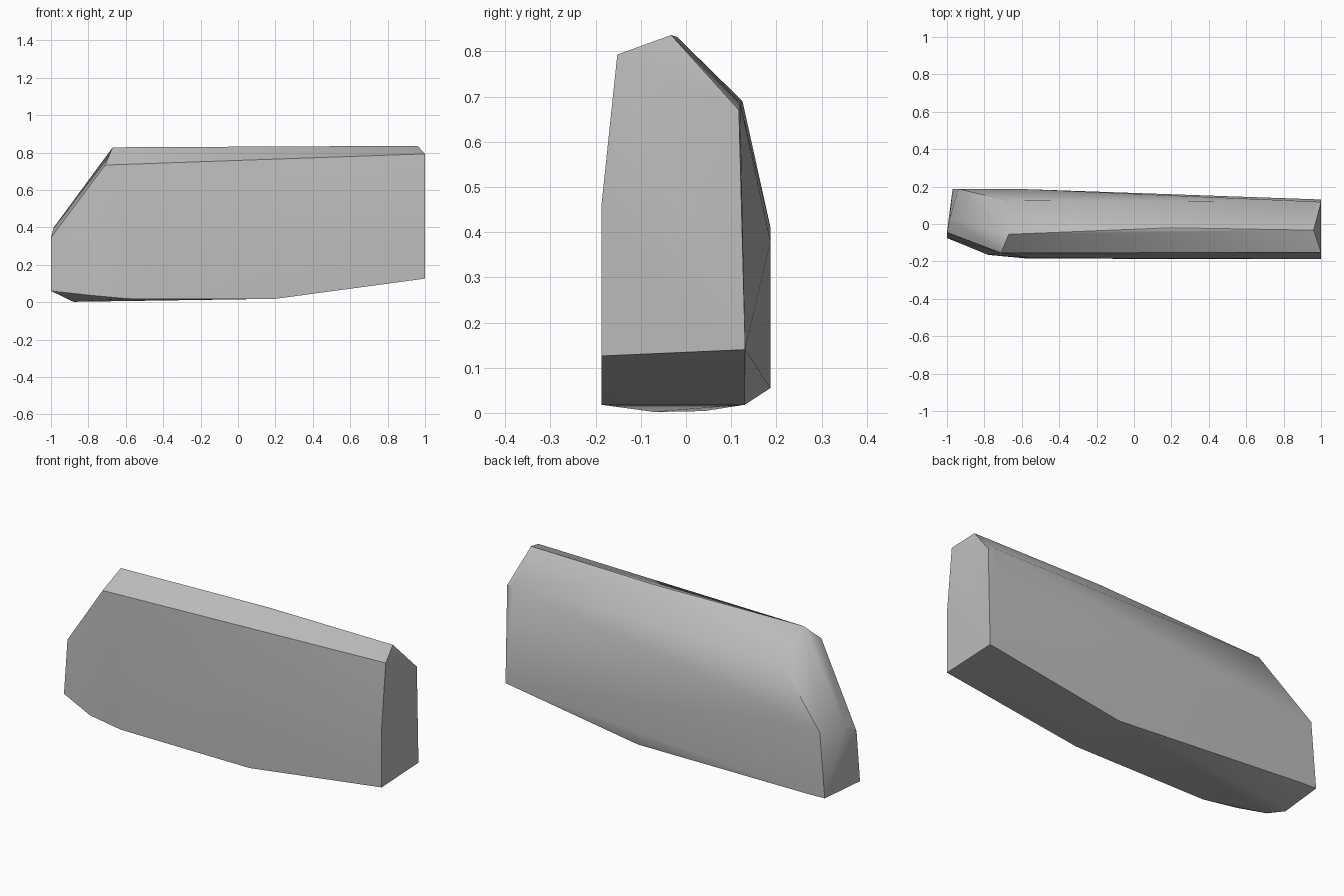
import bpy
import bmesh
from math import radians

cube = bpy.data.objects.get("Cube")
if cube:
    bpy.data.objects.remove(cube, do_unlink=True)

# Stone colour
stone = bpy.data.materials.new("grey_stone")
stone.use_nodes = True
grey = (0.5, 0.5, 0.5, 1)
stone.diffuse_color = grey
bsdf = stone.node_tree.nodes["Principled BSDF"]
bsdf.inputs["Base Color"].default_value = grey
bsdf.inputs["Roughness"].default_value = 0.9

# Corners of the chiselled slab, grouped by region
tall_end = [(1, -.187, .126), (1, .131, .14), (1, .117, .67),
            (1, -.152, .793), (1, -.187, .46)]
low_end = [(-1, -.075, .06), (-1, -.045, .345), (-.985, .03, .4),
           (-.94, .187, .41), (-.97, .187, .058)]
crest = [(.96, -.033, .836), (.2, -.02, .832), (-.67, -.055, .828),
         (-.71, -.155, .733), (-.67, .125, .69), (.96, .12, .685)]
base = [(.2, -.187, .018), (.2, .13, .018), (-.58, -.184, .018),
        (-.78, -.165, .036), (-.88, -.07, .002), (-.88, .04, .004),
        (-.87, .187, .055)]
sides = [(-.55, -.182, .42), (-.6, .187, .38)]

# Wrap the corners in one solid
bm = bmesh.new()
for corner in tall_end + low_end + crest + base + sides:
    bm.verts.new(corner)
hull = bmesh.ops.convex_hull(bm, input=bm.verts)
loose = [v for v in bm.verts if not v.link_faces]
bmesh.ops.delete(bm, geom=loose, context='VERTS')
bmesh.ops.dissolve_limit(bm, angle_limit=radians(1),
                         verts=bm.verts, edges=bm.edges)
bmesh.ops.recalc_face_normals(bm, faces=bm.faces)

mesh = bpy.data.meshes.new("stone_slab")
bm.to_mesh(mesh)
bm.free()
mesh.materials.append(stone)
slab = bpy.data.objects.new("stone_slab", mesh)
bpy.context.collection.objects.link(slab)

# Soft facets with crisp ridges
bpy.ops.object.select_all(action='DESELECT')
slab.select_set(True)
bpy.context.view_layer.objects.active = slab
bpy.ops.object.shade_smooth_by_angle(angle=radians(33))
